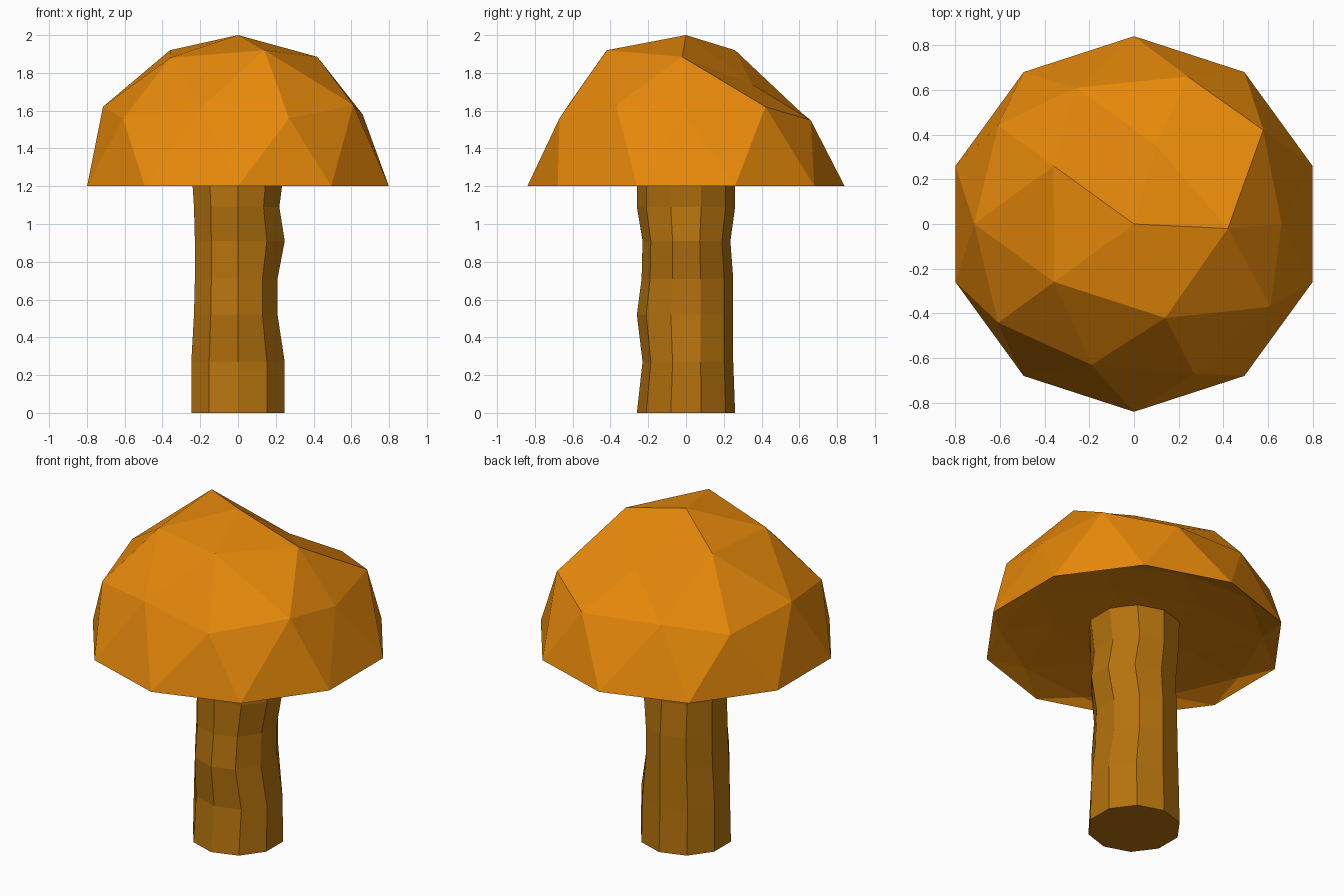
import bpy
import bmesh
from math import cos, sin, radians
from mathutils import Vector

default = bpy.data.objects.get("Cube")
if default:
    bpy.data.objects.remove(default)


def make_material(name, rgb):
    mat = bpy.data.materials.new(name)
    mat.use_nodes = True
    colour = (*rgb, 1)
    mat.diffuse_color = colour
    mat.node_tree.nodes["Principled BSDF"].inputs["Base Color"].default_value = colour
    return mat


def finish(bm, name, mat):
    bmesh.ops.recalc_face_normals(bm, faces=bm.faces)
    mesh = bpy.data.meshes.new(name)
    bm.to_mesh(mesh)
    bm.free()
    mesh.materials.append(mat)
    obj = bpy.data.objects.new(name, mesh)
    bpy.context.collection.objects.link(obj)
    return obj


orange = make_material("cap orange", (0.8, 0.25, 0.003))
brown = make_material("stem brown", (0.46, 0.17, 0.004))

# Cap: faceted dome whose lower half is folded up into a shallow underside
RIM = 1.2
bm = bmesh.new()
bmesh.ops.create_icosphere(bm, subdivisions=2, radius=1)
for v in bm.verts:
    z = v.co.z
    height = 0.8 * z if z > 0 else -0.09 * z
    v.co = Vector((v.co.x * 0.84, v.co.y * 0.84, RIM + height))

# Uneven dome corners, each found by its angle and radius, then moved
upper = [v for v in bm.verts if v.co.z > RIM + 0.2]
dents = [
    (0, 0.44, (0.42, -0.02, 1.885)),
    (72, 0.44, (0.10, 0.35, 1.74)),
    (144, 0.44, (-0.36, 0.26, 1.92)),
    (288, 0.44, (0.14, -0.42, 1.92)),
    (0, 0.73, (0.66, 0.0, 1.58)),
    (72, 0.73, (0.24, 0.66, 1.55)),
    (108, 0.73, (-0.26, 0.61, 1.59)),
    (252, 0.73, (-0.19, -0.63, 1.62)),
    (288, 0.73, (0.27, -0.67, 1.56)),
    (324, 0.73, (0.61, -0.37, 1.63)),
]
moves = []
for angle, radius, target in dents:
    spot = Vector((radius * cos(radians(angle)), radius * sin(radians(angle))))
    corner = min(upper, key=lambda v: (v.co.xy - spot).length)
    moves.append((corner, target))
for corner, target in moves:
    corner.co = target
finish(bm, "cap", orange)

# Stem: ten-sided rings with slightly different reach to each side
# height, reach to -x, +x, -y, +y
rings = [
    (0.0, 0.26, 0.26, 0.26, 0.26),
    (0.27, 0.26, 0.26, 0.23, 0.25),
    (0.52, 0.245, 0.22, 0.26, 0.25),
    (0.71, 0.24, 0.22, 0.235, 0.25),
    (0.91, 0.24, 0.26, 0.23, 0.235),
    (1.09, 0.245, 0.23, 0.26, 0.26),
    (1.31, 0.26, 0.26, 0.26, 0.26),
]
SIDES = 10
bm = bmesh.new()
loops = []
for z, left, right, front, back in rings:
    loop = []
    for i in range(SIDES):
        a = radians(90 + i * 360 / SIDES)
        x = cos(a) * (right if cos(a) > 0 else left)
        y = sin(a) * (back if sin(a) > 0 else front)
        loop.append(bm.verts.new((x, y, z)))
    loops.append(loop)
for low, high in zip(loops, loops[1:]):
    for i in range(SIDES):
        j = (i + 1) % SIDES
        bm.faces.new((low[i], low[j], high[j], high[i]))
bm.faces.new(loops[0])
bm.faces.new(loops[-1])
finish(bm, "stem", brown)
